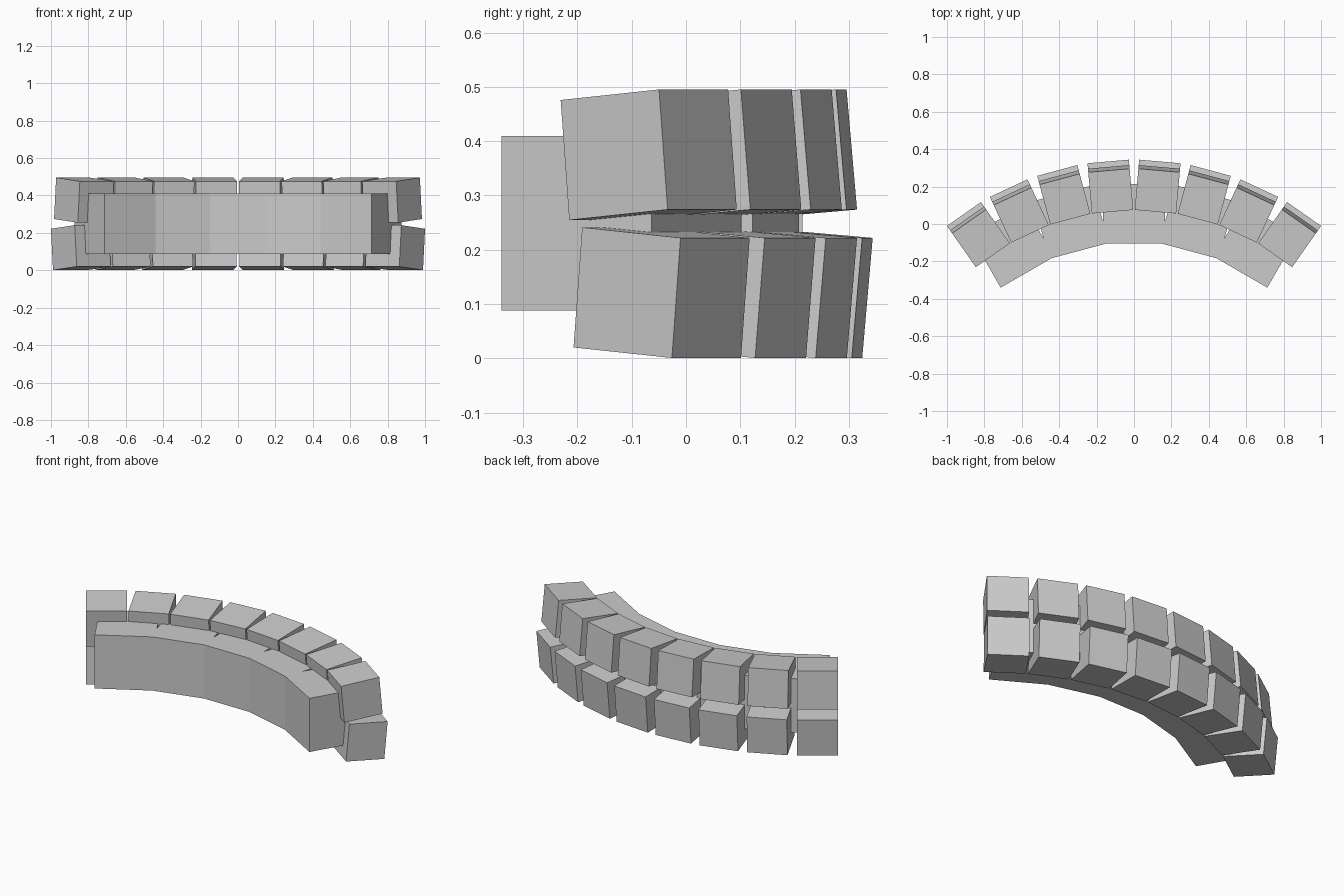
import bpy
import math
from mathutils import Matrix

if "Cube" in bpy.data.objects:
    bpy.data.objects.remove(bpy.data.objects["Cube"])

CENTRE_Y = -1.245          # centre of the arc that everything follows

grey = bpy.data.materials.new("plain grey")
grey.diffuse_color = (0.6, 0.6, 0.6, 1)
grey.use_nodes = True
grey.node_tree.nodes["Principled BSDF"].inputs["Base Color"].default_value = grey.diffuse_color


def arc_box(name, angle, radius, z, size, tilt=0.0):
    """Box of size (along arc, radial, height), set on the arc at an angle from +y."""
    bpy.ops.mesh.primitive_cube_add(size=1)
    ob = bpy.context.object
    ob.name = name
    ob.data.materials.append(grey)
    ob.matrix_world = (Matrix.Translation((0, CENTRE_Y, 0))
                       @ Matrix.Rotation(-math.radians(angle), 4, 'Z')
                       @ Matrix.Translation((0, radius, z))
                       @ Matrix.Rotation(math.radians(tilt), 4, 'X')
                       @ Matrix.Diagonal((*size, 1)))
    return ob


# Thick curved backing made of five overlapping boxes
for i in range(5):
    arc_box(f"backing_segment_{i + 1}", -30 + 15 * i, 1.30, 0.249, (0.33, 0.32, 0.322))

# Two rows of cubes, tilted away from each other
for row, radius, z, tilt in (("upper", 1.436, 0.375, 5), ("lower", 1.465, 0.121, -5)):
    for i in range(8):
        arc_box(f"{row}_block_{i + 1}", -35 + 10 * i, radius, z, (0.222, 0.222, 0.222), tilt)
